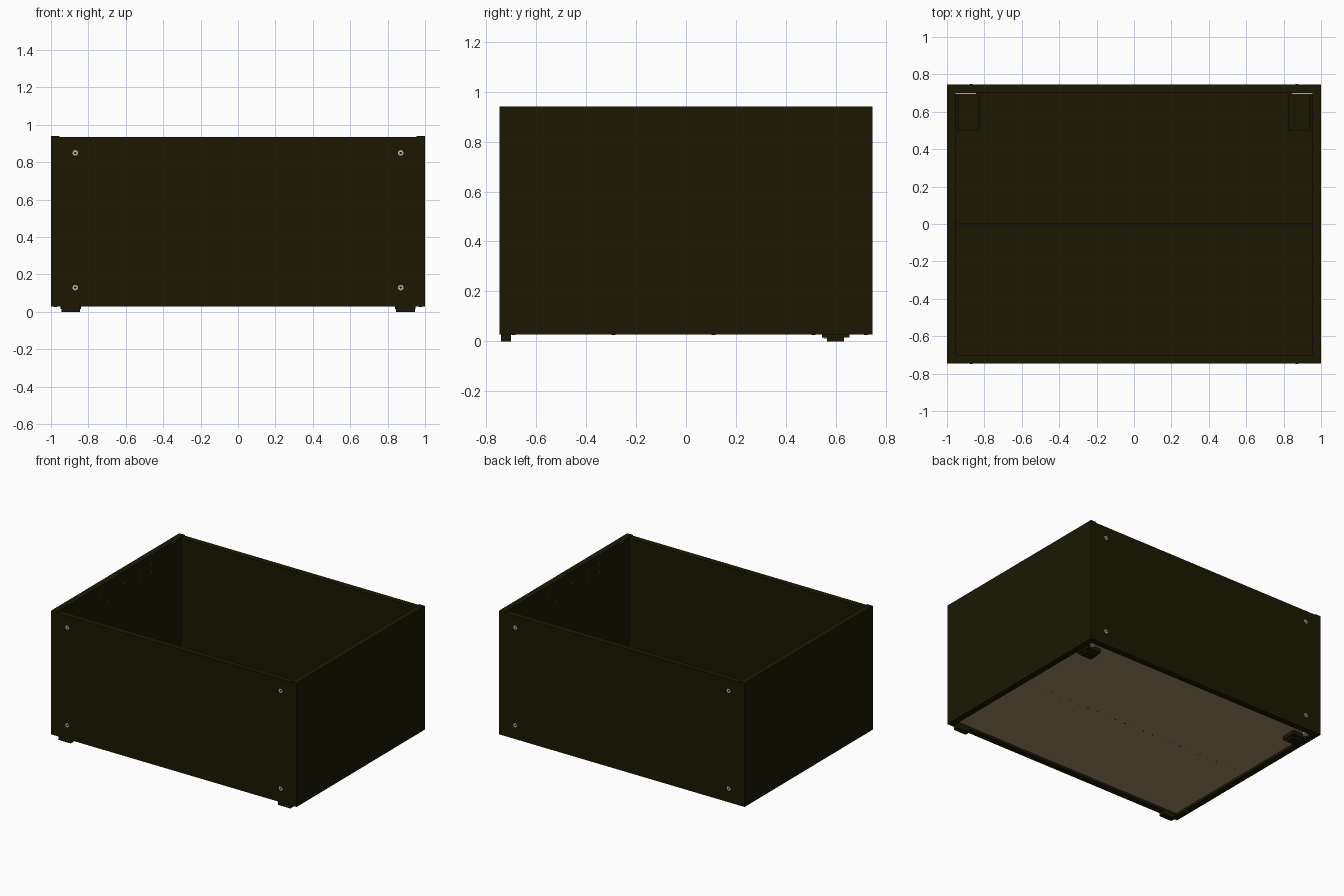
import bpy
from math import pi

cube = bpy.data.objects.get("Cube")
if cube:
    bpy.data.objects.remove(cube, do_unlink=True)


def material(name, rgb):
    m = bpy.data.materials.new(name)
    m.use_nodes = True
    m.diffuse_color = (*rgb, 1)
    m.node_tree.nodes["Principled BSDF"].inputs["Base Color"].default_value = (*rgb, 1)
    return m


DARK = material("dark olive board", (0.0105, 0.0088, 0.0006))
TAN = material("raw tan underside", (0.36, 0.26, 0.15))
METAL = material("pale screw metal", (0.5, 0.42, 0.3))
SEAM = material("seam black", (0.001, 0.001, 0.0005))


def box(name, xs, ys, zs, mat):
    lo, hi = zip(xs, ys, zs)
    bpy.ops.mesh.primitive_cube_add(size=1, location=[(a + b) / 2 for a, b in zip(lo, hi)])
    ob = bpy.context.object
    ob.name = name
    ob.scale = [b - a for a, b in zip(lo, hi)]
    bpy.ops.object.transform_apply(location=False, rotation=False, scale=True)
    ob.data.materials.append(mat)
    return ob


def disc(name, loc, radius, depth, mat, rot=(0, 0, 0)):
    bpy.ops.mesh.primitive_cylinder_add(vertices=16, radius=radius, depth=depth,
                                        location=loc, rotation=rot)
    ob = bpy.context.object
    ob.name = name
    ob.data.materials.append(mat)
    bpy.ops.object.shade_smooth_by_angle()


def span(s, a, b):
    return sorted((s * a, s * b))


W, D, T = 1.0, 0.746, 0.045
BASE, TOP = 0.028, 0.94
FLOOR_LO, FLOOR_HI = 0.045, 0.075
SIDES = ((1, "left"), (-1, "right"))

# Front and back panels sit between the slightly taller sides
for s, name in ((-1, "front"), (1, "back")):
    box(name + "_panel", (T - W, W - T), span(s, D - T, D), (BASE, TOP - 0.006), DARK)
    for x in (-0.87, 0.87):
        for z in (0.13, 0.85):
            disc(name + "_screw_head", (x, s * D, z), 0.015, 0.002, METAL, (pi / 2, 0, 0))
            disc(name + "_screw_socket", (x, s * D, z), 0.006, 0.003, DARK, (pi / 2, 0, 0))

# Floor, dark inside and raw underneath, with a centre seam on top
floor = box("floor", (T - W, W - T), (T - D, D - T), (FLOOR_LO, FLOOR_HI), DARK)
floor.data.materials.append(TAN)
for f in floor.data.polygons:
    f.material_index = int(f.normal.z < -0.5)
box("floor_seam", (T - W, W - T), (-0.003, 0.003), (FLOOR_HI - 0.002, FLOOR_HI + 0.001), SEAM)

# Row of small holes along the centre of the underside
for i in range(-11, 12):
    disc("underside_hole", (i * 0.08, 0, FLOOR_LO), 0.004, 0.002, SEAM)

for s, name in SIDES:
    box(name + "_side_panel", span(s, W - T, W), (-D, D), (BASE, TOP), DARK)

    # Screws under the side panel
    for y in (-0.69, -0.29, 0.11, 0.51, 0.72):
        disc(name + "_under_screw", (s * 0.977, y, BASE), 0.008, 0.004, DARK)

    # Small pins on the inner wall
    for y, z in ((-0.25, 0.855), (-0.15, 0.8), (0.03, 0.86),
                 (0.23, 0.87), (0.23, 0.82), (0.36, 0.88), (0.36, 0.815)):
        disc(name + "_wall_pin", (s * (W - T), -s * y, z), 0.004, 0.002, METAL, (0, pi / 2, 0))

    # Front foot
    box(name + "_front_foot", span(s, 0.845, 0.945), (-0.74, -0.70), (0, BASE), DARK)

    # Stepped rear foot and its fitting
    box(name + "_rear_foot_plate", span(s, 0.84, 0.95), (0.545, 0.655), (0.016, FLOOR_LO), DARK)
    box(name + "_rear_foot_block", span(s, 0.85, 0.94), (0.565, 0.632), (0, 0.016), DARK)
    box(name + "_rear_foot_clip", span(s, 0.855, 0.935), (0.551, 0.565), (0.012, 0.02), METAL)
    disc(name + "_rear_foot_pin", (s * 0.925, 0.678, 0.038), 0.021, 0.02, METAL)

    # Mounting plate with a dark joint around it, and a bright strip at the back wall
    box(name + "_inner_mount_joint", span(s, 0.826, 0.944), (0.496, 0.695),
        (FLOOR_HI - 0.005, FLOOR_HI + 0.001), SEAM)
    box(name + "_inner_mount_plate", span(s, 0.831, 0.939), (0.501, 0.695),
        (FLOOR_HI - 0.005, FLOOR_HI + 0.003), DARK)
    box(name + "_inner_mount_strip", span(s, 0.845, 0.955), (0.695, 0.701),
        (FLOOR_HI - 0.005, FLOOR_HI + 0.008), METAL)
